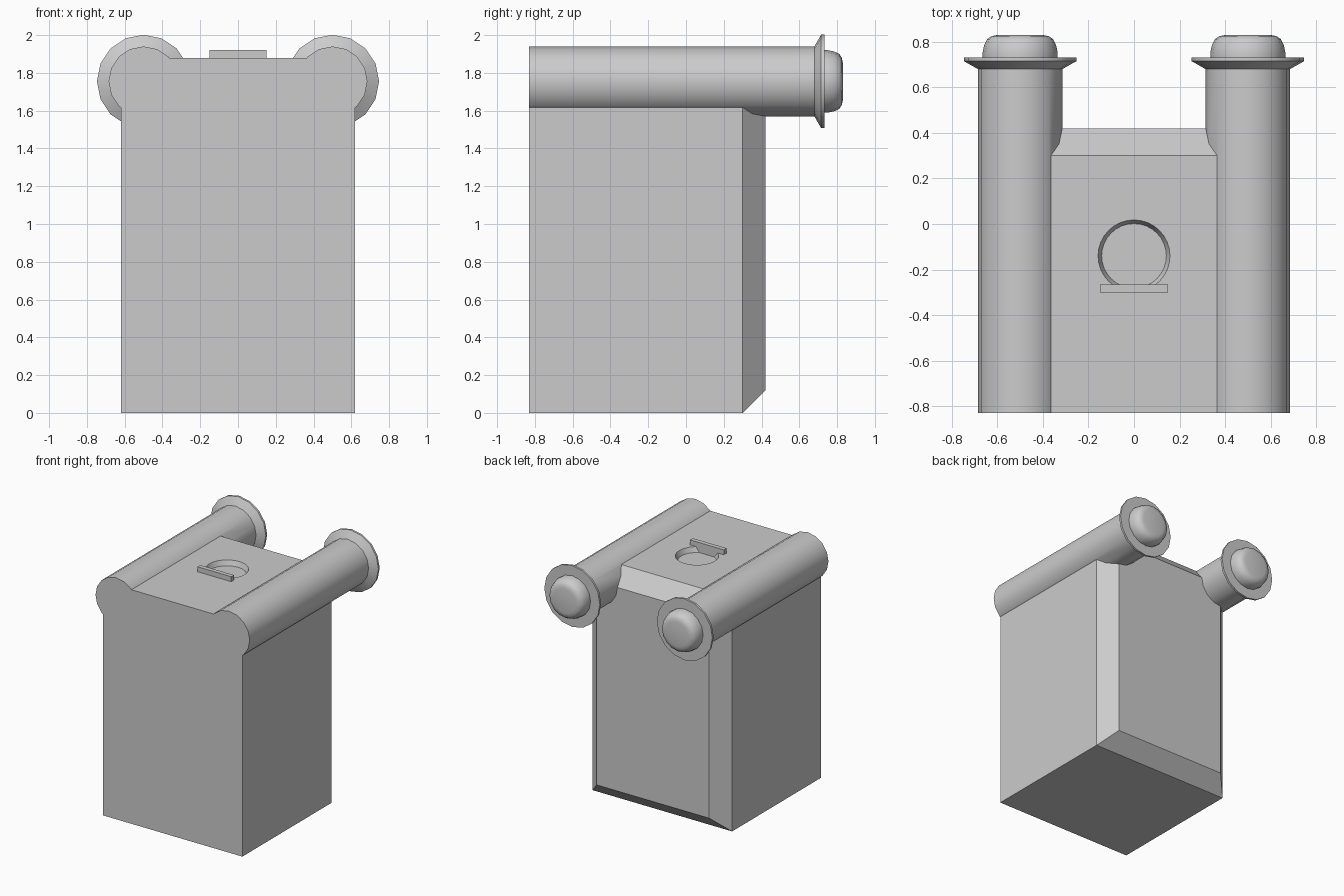
import bpy, bmesh
from math import cos, sin, pi, radians

if "Cube" in bpy.data.objects:
    bpy.data.objects.remove(bpy.data.objects["Cube"])

TUBE_X, TUBE_Z, TUBE_R, FRONT = 0.5, 1.755, 0.185, -0.83


def finish(name, bm):
    bmesh.ops.recalc_face_normals(bm, faces=bm.faces)
    me = bpy.data.meshes.new(name)
    bm.to_mesh(me)
    bm.free()
    ob = bpy.data.objects.new(name, me)
    bpy.context.collection.objects.link(ob)
    return ob


def activate(ob):
    bpy.ops.object.select_all(action='DESELECT')
    ob.select_set(True)
    bpy.context.view_layer.objects.active = ob


def smooth(ob, angle=35):
    activate(ob)
    bpy.ops.object.shade_smooth_by_angle(angle=radians(angle))


def loft(name, rings, close_start=True):
    """Skin a list of equally long point loops, capping the ends."""
    bm = bmesh.new()
    loops = [[bm.verts.new(p) for p in ring] for ring in rings]
    n = len(loops[0])
    for a, b in zip(loops, loops[1:]):
        for i in range(n):
            j = (i + 1) % n
            bm.faces.new((a[i], a[j], b[j], b[i]))
    if close_start:
        bm.faces.new(loops[0])
    bm.faces.new(loops[-1])
    return finish(name, bm)


def rect(x, y, z0, z1):
    return [(-x, y, z0), (x, y, z0), (x, y, z1), (-x, y, z1)]


def lathe_y(name, x, profile, sides=16, close_start=True):
    rings = [[(x + r * sin(2 * pi * i / sides), y, TUBE_Z + r * cos(2 * pi * i / sides))
              for i in range(sides)] for r, y in profile]
    return loft(name, rings, close_start)


def boolean(ob, other, operation):
    mod = ob.modifiers.new(operation, 'BOOLEAN')
    mod.object, mod.operation, mod.solver = other, operation, 'EXACT'
    activate(ob)
    bpy.ops.object.modifier_apply(modifier=mod.name)
    bpy.data.objects.remove(other)


# Body block with a bevelled back
body = loft("body", [rect(0.62, FRONT, 0, 1.88), rect(0.62, 0.30, 0, 1.88),
                     rect(0.50, 0.42, 0.12, 1.755)])

# Top tubes merged into the body, each with a flared rim and rounded end cap
for side, x in (("left", -TUBE_X), ("right", TUBE_X)):
    tube = lathe_y("tube", x, [(TUBE_R, FRONT), (TUBE_R, 0.69)])
    boolean(body, tube, 'UNION')
    rim = lathe_y(side + "_tube_rim", x,
                  [(TUBE_R, 0.68), (0.247, 0.715), (0.247, 0.732), (0.165, 0.732)],
                  close_start=False)
    smooth(rim)
    cap = lathe_y(side + "_end_cap", x,
                  [(0.165, 0.732), (0.165, 0.752), (0.158, 0.785), (0.145, 0.812),
                   (0.125, 0.825), (0.10, 0.83)], close_start=False)
    smooth(cap)

# Shallow round recess with sloping wall in the top
N = 32
recess = loft("recess_cutter", [[(r * cos(2 * pi * i / N), -0.14 + r * sin(2 * pi * i / N), z)
                                 for i in range(N)]
                                for r, z in ((0.142, 1.84), (0.158, 1.88), (0.158, 1.95))])
boolean(body, recess, 'DIFFERENCE')
smooth(body)

# Small latch bar across the recess edge
loft("latch_bar", [rect(0.15, -0.30, 1.835, 1.92), rect(0.15, -0.265, 1.835, 1.92)])
